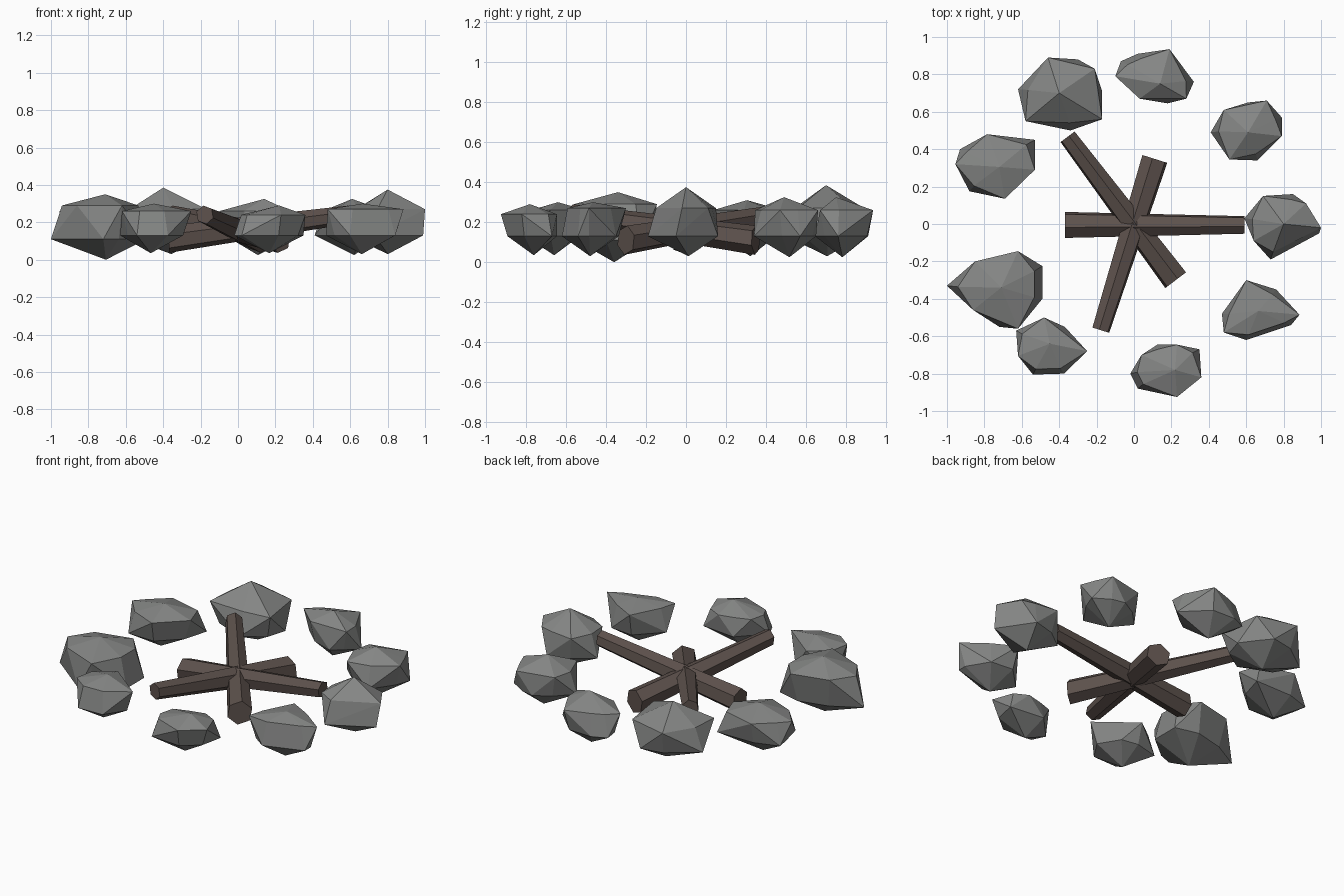
import bpy, bmesh, math
from mathutils import Vector

if "Cube" in bpy.data.objects:
    bpy.data.objects.remove(bpy.data.objects["Cube"])


def material(name, rgb):
    m = bpy.data.materials.new(name)
    m.diffuse_color = (*rgb, 1)
    m.use_nodes = True
    m.node_tree.nodes["Principled BSDF"].inputs["Base Color"].default_value = m.diffuse_color
    return m


STONE = material("grey stone", (0.235, 0.24, 0.235))
WOOD = material("dark wood", (0.11, 0.083, 0.073))


def finish(bm, name, mat):
    bmesh.ops.recalc_face_normals(bm, faces=bm.faces[:])
    mesh = bpy.data.meshes.new(name)
    bm.to_mesh(mesh)
    bm.free()
    mesh.materials.append(mat)
    bpy.context.collection.objects.link(bpy.data.objects.new(name, mesh))


def stone(name, top, bottom, rim, outline, high=0.27, low=0.13):
    """Faceted boulder: peak, bottom point and a rim of high (H) and low (L) corners,
    each backed by a pulled-in corner at the other height."""
    bm = bmesh.new()
    cx = sum(p[0] for p in outline) / len(outline)
    cy = sum(p[1] for p in outline) / len(outline)
    bm.verts.new(top)
    bm.verts.new((cx, cy, bottom))
    for (x, y), level in zip(outline, rim):
        z, other = (high, low) if level == "H" else (low, high)
        bm.verts.new((x, y, z))
        bm.verts.new((cx + (x - cx) * .8, cy + (y - cy) * .8, other))
    bmesh.ops.convex_hull(bm, input=bm.verts[:])
    loose = [v for v in bm.verts if not v.link_faces]
    bmesh.ops.delete(bm, geom=loose, context='VERTS')
    finish(bm, name, STONE)


def log(name, degrees):
    """Six-sided tapered log, thick end low, thin end raised."""
    a = math.radians(degrees)
    along = Vector((math.cos(a), math.sin(a), 0))
    side = Vector((-math.sin(a), math.cos(a), 0))
    bm = bmesh.new()
    rings = []
    for dist, z, r in ((-0.37, 0.11, 0.074), (0.59, 0.24, 0.05)):
        ring = []
        for k in range(6):
            t = math.radians(100 + 60 * k)
            ring.append(bm.verts.new(along * dist + side * r * math.cos(t)
                                     + Vector((0, -.005, z + r * math.sin(t)))))
        rings.append(ring)
        bm.faces.new(ring)
    for k in range(6):
        j = (k + 1) % 6
        bm.faces.new((rings[0][k], rings[0][j], rings[1][j], rings[1][k]))
    finish(bm, name, WOOD)


# Crossed firewood
for i, angle in enumerate((0, 127, 252.5)):
    log(f"log_{i + 1}", angle)

# Ring of stones
stone("stone_back_left", (-.40, .70, .385), .03, "LHLHLHLH",
      [(-.62, .72), (-.46, .89), (-.30, .88), (-.21, .83),
       (-.17, .71), (-.17, .56), (-.34, .50), (-.58, .55)])
stone("stone_back", (.14, .75, .325), .025, "HLLHLHLH",
      [(-.10, .79), (-.07, .87), (.02, .91), (.19, .935),
       (.32, .76), (.28, .67), (.18, .645), (.03, .67)], high=.26)
stone("stone_back_right", (.61, .49, .325), .025, "LHLHLHLH",
      [(.41, .49), (.48, .61), (.61, .65), (.71, .66),
       (.79, .57), (.79, .47), (.66, .34), (.51, .345)], high=.26)
stone("stone_right", (.80, 0, .375), .03, "LHLHHLLH",
      [(.59, .03), (.69, .15), (.85, .16), (.92, .11),
       (1, -.02), (.99, -.05), (.73, -.19), (.64, -.09)])
stone("stone_front_right", (.665, -.465, .30), .03, "LHLHLLH",
      [(.47, -.48), (.60, -.30), (.76, -.35), (.885, -.485),
       (.84, -.54), (.60, -.62), (.48, -.58)])
stone("stone_front", (.22, -.78, .29), .035, "LHLHLHHL",
      [(-.02, -.80), (.04, -.70), (.125, -.645), (.23, -.645),
       (.35, -.67), (.36, -.82), (.23, -.925), (.02, -.88)], high=.24)
stone("stone_front_left", (-.45, -.64, .30), .035, "LHLHLLH",
      [(-.63, -.57), (-.48, -.50), (-.37, -.55), (-.25, -.68),
       (-.375, -.80), (-.54, -.805), (-.62, -.705)], high=.26)
stone("stone_left_front", (-.71, -.34, .35), 0, "LHHLLHLH",
      [(-1, -.33), (-.85, -.20), (-.62, -.145), (-.49, -.225),
       (-.49, -.40), (-.62, -.56), (-.72, -.55), (-.86, -.46)], high=.29, low=.11)
stone("stone_left_back", (-.72, .305, .31), .03, "HLHLHHL",
      [(-.955, .32), (-.93, .40), (-.785, .48), (-.53, .45),
       (-.53, .29), (-.69, .135), (-.88, .175)], high=.26)
